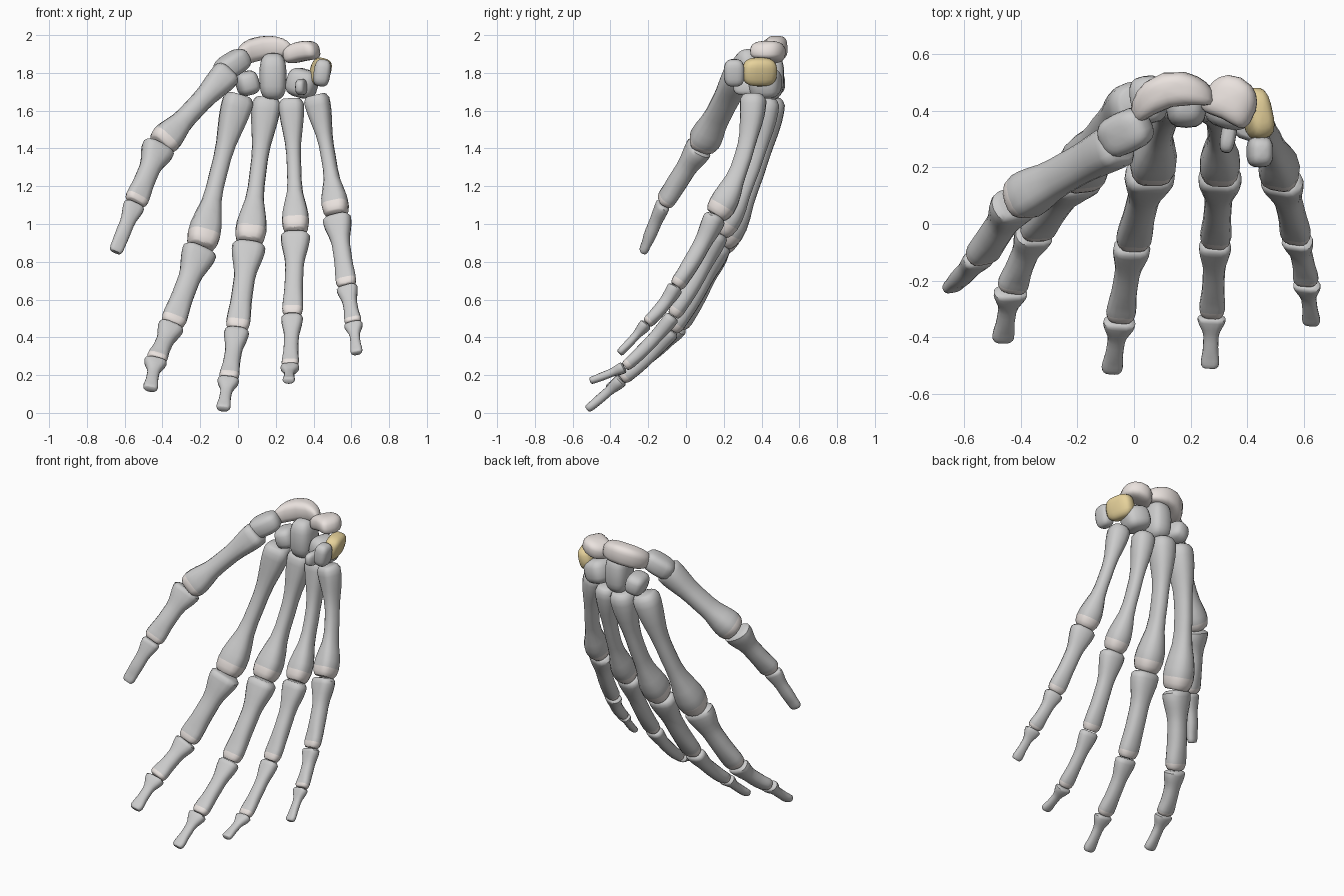
import bpy, bmesh, math
from mathutils import Vector, Euler

if "Cube" in bpy.data.objects:
    bpy.data.objects.remove(bpy.data.objects["Cube"])

def material(name, rgb):
    m = bpy.data.materials.new(name)
    m.diffuse_color = (*rgb, 1)
    m.use_nodes = True
    m.node_tree.nodes["Principled BSDF"].inputs["Base Color"].default_value = m.diffuse_color
    return m

GREY = material("bone_grey", (.8, .8, .8))
PINK = material("cartilage_tint", (.82, .76, .73))
GOLD = material("gold_bone", (.8, .65, .33))

def finish(name, bm, mats):
    bmesh.ops.recalc_face_normals(bm, faces=bm.faces)
    me = bpy.data.meshes.new(name)
    bm.to_mesh(me)
    bm.free()
    ob = bpy.data.objects.new(name, me)
    bpy.context.collection.objects.link(ob)
    for m in mats:
        me.materials.append(m)
    bpy.ops.object.select_all(action='DESELECT')
    ob.select_set(True)
    bpy.context.view_layer.objects.active = ob
    bpy.ops.object.shade_smooth_by_angle(angle=math.radians(45))

def spow(v, e):
    return math.copysign(abs(v) ** e, v)

def smooth(a, b, t):
    t = min(1, max(0, (t - a) / (b - a)))
    return t * t * (3 - 2 * t)

def bone(name, p, q, hint, widths, flat, bow, tint, n=16, rows=16):
    """Lofted long bone: flared base, slim bowed shaft, rounded grooved head."""
    base, shaft, head = widths
    d = (q - p).normalized()
    p, q = p + d * .002, q - d * .002
    side = (hint - d * hint.dot(d)).normalized()
    ctrl = (p + q) / 2 + side.cross(d) * bow * 2
    bm = bmesh.new()
    rings = []
    for k in range(rows + 1):
        t = (1 - math.cos(math.pi * k / rows)) / 2      # rows gather at the ends
        a, c = 1 - smooth(.05, .4, t), smooth(.62, .9, t)
        cap = .7 + .3 * min(1, t / .04, (1 - t) / .06) ** .6
        w = (shaft + (base - shaft) * a + (head - shaft) * c) * cap / 2
        h = w * (flat + .15 * (1 - a - c))
        pos = p * (1 - t) ** 2 + ctrl * 2 * t * (1 - t) + q * t * t
        tan = ((ctrl - p) * (1 - t) + (q - ctrl) * t).normalized()
        s = (hint - tan * hint.dot(tan)).normalized()
        nrm = s.cross(tan)
        ring = []
        for i in range(n):
            u = 2 * math.pi * i / n
            cx, cy = spow(math.cos(u), .85), spow(math.sin(u), .85)
            if cy < 0:
                cy *= 1 - .15 * (a + c) * cy ** 6       # palm-side groove
            ring.append(bm.verts.new(pos + s * w * cx + nrm * h * cy))
        rings.append(ring)
    for k in range(rows):
        for i in range(n):
            j = (i + 1) % n
            f = bm.faces.new((rings[k][i], rings[k][j], rings[k + 1][j], rings[k + 1][i]))
            f.material_index = int(tint and k > rows * .75)
    bm.faces.new(rings[0])
    bm.faces.new(rings[-1]).material_index = int(tint)
    finish(name, bm, [GREY, PINK])

def pebble(name, centre, size, tilt=0, turn=0, mat=GREY, bend=0.0, sq=.68):
    """Rounded carpal bone, tilted about y, turned about z, optionally bent."""
    bm = bmesh.new()
    bmesh.ops.create_uvsphere(bm, u_segments=18, v_segments=12, radius=1)
    e = Euler((0, math.radians(tilt), math.radians(turn)))
    for v in bm.verts:
        x, y, z = v.co
        r, lon = spow(math.hypot(x, y), sq), math.atan2(y, x)
        x, y = r * spow(math.cos(lon), sq), r * spow(math.sin(lon), sq)
        drop = bend * x * x                             # ends sag to palm and down
        c = Vector((x * size[0] / 2, y * size[1] / 2 - drop, spow(z, sq) * size[2] / 2 - drop / 2))
        c.rotate(e)
        v.co = c + Vector(centre)
    finish(name, bm, [mat])

# each segment: widths of base, shaft, head, then depth ratio and dorsal bow
SEGMENTS = {"metacarpal": ((.155, .088, .165), 1.08, .05),
            "proximal_phalanx": ((.178, .112, .127), .78, .014),
            "middle_phalanx": ((.132, .09, .105), .74, .012),
            "distal_phalanx": ((.115, .062, .075), .66, .004)}

def digit(name, scale, roll, *joints):
    """Chain of bones through the joints, from wrist to tip."""
    pts = [Vector(j) for j in joints]
    thumb = len(pts) == 4
    hint = Vector((1, 0, -1)) if thumb else Vector((1, roll, 0))
    kinds = [s for s in SEGMENTS if not (thumb and s == "middle_phalanx")]
    for kind, p, q in zip(kinds, pts, pts[1:]):
        (base, shaft, head), flat, bow = SEGMENTS[kind]
        if thumb:       # stouter and straighter; its nail bone is broad
            shaft, bow = shaft * (1.0 if kind[0] == "p" else 1.28), bow * .2
        bone(f"{name}_{kind}", p, q, hint, [w * scale for w in (base, shaft, head)], flat, bow,
             kind != "distal_phalanx")

digit("thumb", 1, 0, (-.045, .28, 1.81), (-.415, .075, 1.415), (-.545, -.12, 1.11), (-.65, -.23, .85))
digit("index", 1.05, .25, (.01, .42, 1.685), (-.195, .16, .875), (-.35, -.035, .465),
      (-.435, -.235, .28), (-.465, -.415, .125))
digit("middle", 1, .05, (.155, .445, 1.67), (.06, .18, .9), (-.005, -.075, .44),
      (-.05, -.34, .18), (-.08, -.525, .02))
digit("ring", .87, -.1, (.28, .425, 1.665), (.305, .17, .955), (.287, -.07, .515),
      (.275, -.325, .245), (.268, -.51, .17))
digit("little", .86, -.3, (.41, .355, 1.685), (.52, .155, 1.045), (.575, -.055, .67),
      (.61, -.21, .475), (.628, -.355, .315))

# wrist, upper row
pebble("scaphoid", (.12, .475, 1.93), (.3, .125, .125), -10, 14, PINK, .06)
pebble("lunate", (.345, .445, 1.915), (.19, .16, .105), -10, -25, PINK, .03)
pebble("triquetrum", (.435, .39, 1.805), (.1, .185, .15), 15, 12, GOLD)
pebble("pisiform", (.445, .255, 1.8), (.09, .11, .145), 8)

# wrist, lower row
pebble("trapezium", (-.03, .325, 1.845), (.2, .15, .125), -30, 25)
pebble("trapezoid", (.05, .44, 1.745), (.12, .17, .13), -15, 10)
pebble("capitate", (.185, .43, 1.78), (.145, .18, .25))
pebble("hamate", (.34, .42, 1.745), (.165, .17, .155), 15, -15)
pebble("hamate_hook", (.335, .32, 1.725), (.055, .14, .085), 0, -10)
